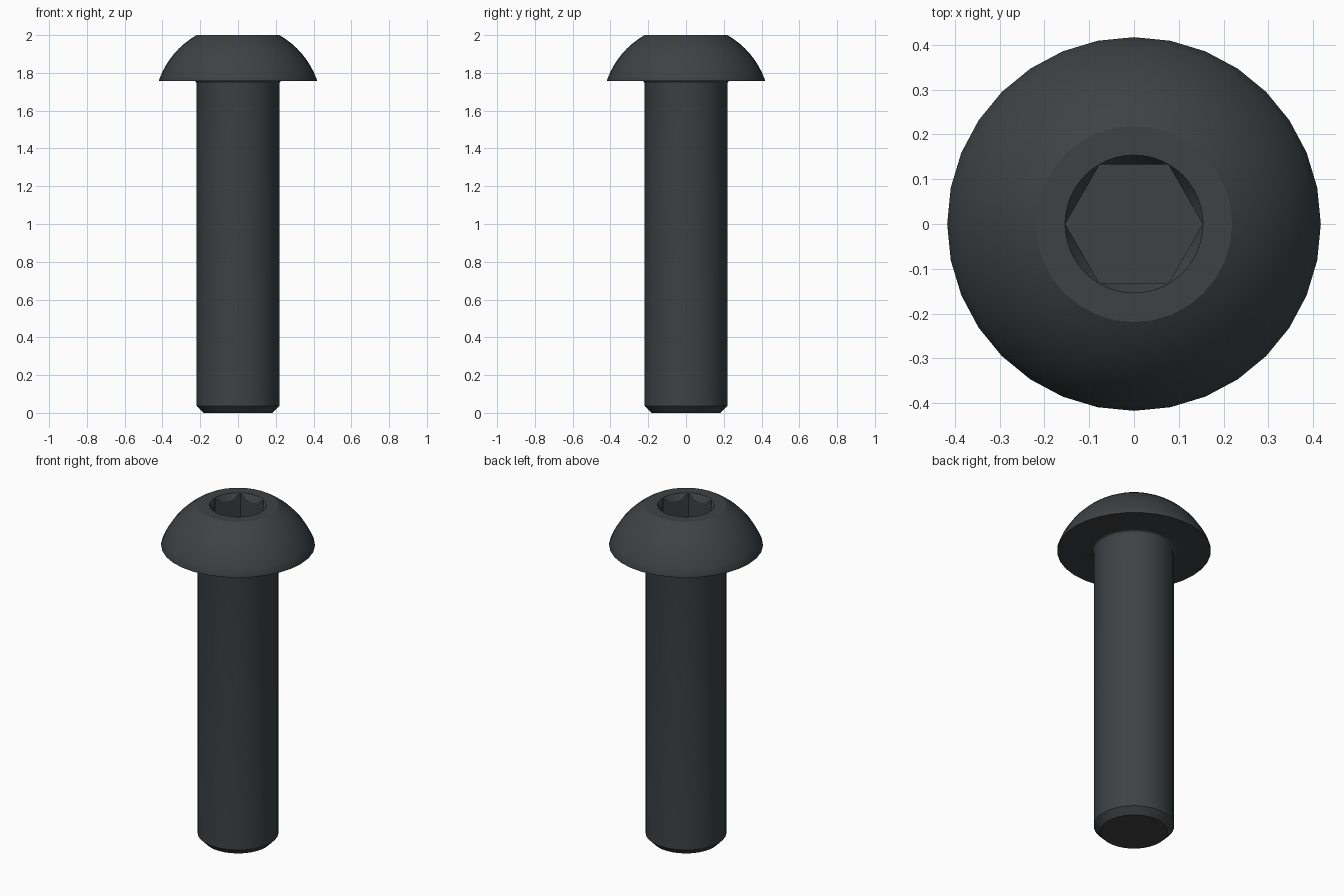
import bpy, bmesh, math
from mathutils import Matrix, Vector

if "Cube" in bpy.data.objects:
    bpy.data.objects.remove(bpy.data.objects["Cube"])

SEG = 32
TOP, HEAD_Z = 2.0, 1.758
HEAD_R, FLAT_R, SHAFT_R = 0.417, 0.219, 0.219
HEX_R, SOCKET_DEPTH = 0.1535, 0.14


def finish(bm, name):
    bmesh.ops.recalc_face_normals(bm, faces=bm.faces)
    mesh = bpy.data.meshes.new(name)
    bm.to_mesh(mesh)
    bm.free()
    obj = bpy.data.objects.new(name, mesh)
    bpy.context.collection.objects.link(obj)
    return obj


def lathe(name, profile, seg=SEG):
    """Spin an (r, z) profile around z; ends on the axis are closed."""
    bm = bmesh.new()
    verts = [bm.verts.new((r, 0, z)) for r, z in profile]
    edges = [bm.edges.new(p) for p in zip(verts, verts[1:])]
    bmesh.ops.spin(bm, geom=verts + edges, cent=(0, 0, 0), axis=(0, 0, 1),
                   angle=2 * math.pi, steps=seg, use_merge=True)
    bmesh.ops.remove_doubles(bm, verts=bm.verts, dist=1e-5)
    rims = [e for e in bm.edges if e.is_boundary]
    bmesh.ops.holes_fill(bm, edges=rims, sides=0)
    return finish(bm, name)


def frustum(name, r1, r2, z1, z2, seg):
    return lathe(name, [(r1, z1), (r2, z2)], seg)


# Screw profile: chamfered tip, shaft, underhead fillet, rim
profile = [(0.183, 0.0), (SHAFT_R, 0.037)]
fillet = 0.015
for i in range(5):
    a = math.pi / 2 * i / 4
    profile.append((SHAFT_R + fillet * (1 - math.cos(a)),
                    HEAD_Z - fillet * (1 - math.sin(a))))
profile.append((HEAD_R, HEAD_Z))

# Domed head: arc centred on the axis
rim_z = HEAD_Z + 0.008
cz = (TOP**2 - rim_z**2 + FLAT_R**2 - HEAD_R**2) / (2 * (TOP - rim_z))
radius = math.hypot(FLAT_R, TOP - cz)
a0 = math.atan2(rim_z - cz, HEAD_R)
a1 = math.atan2(TOP - cz, FLAT_R)
for i in range(9):
    a = a0 + (a1 - a0) * i / 8
    profile.append((radius * math.cos(a), cz + radius * math.sin(a)))
screw = lathe("button_head_screw", profile)

# Hex socket and its conical lead-in
slope = math.tan(math.radians(60))
cone_r = lambda z: HEX_R + 0.0005 + (z - TOP) / slope
cutters = [
    frustum("socket_cutter", HEX_R, HEX_R, TOP - SOCKET_DEPTH, TOP + 0.1, 6),
    frustum("lead_in_cutter", cone_r(1.9), cone_r(2.03), 1.9, 2.03, 48),
]
bpy.context.view_layer.objects.active = screw
screw.select_set(True)
for cutter in cutters:
    cutter.hide_render = True
    mod = screw.modifiers.new(cutter.name, 'BOOLEAN')
    mod.operation = 'DIFFERENCE'
    mod.solver = 'EXACT'
    mod.object = cutter
    bpy.ops.object.modifier_apply(modifier=mod.name)
    bpy.data.objects.remove(cutter)

bpy.ops.object.shade_smooth_by_angle(angle=math.radians(25))

# Dark steel
mat = bpy.data.materials.new("dark_steel")
mat.diffuse_color = (0.05, 0.053, 0.057, 1)
mat.use_nodes = True
mat.node_tree.nodes["Principled BSDF"].inputs["Base Color"].default_value = mat.diffuse_color
screw.data.materials.clear()
screw.data.materials.append(mat)
